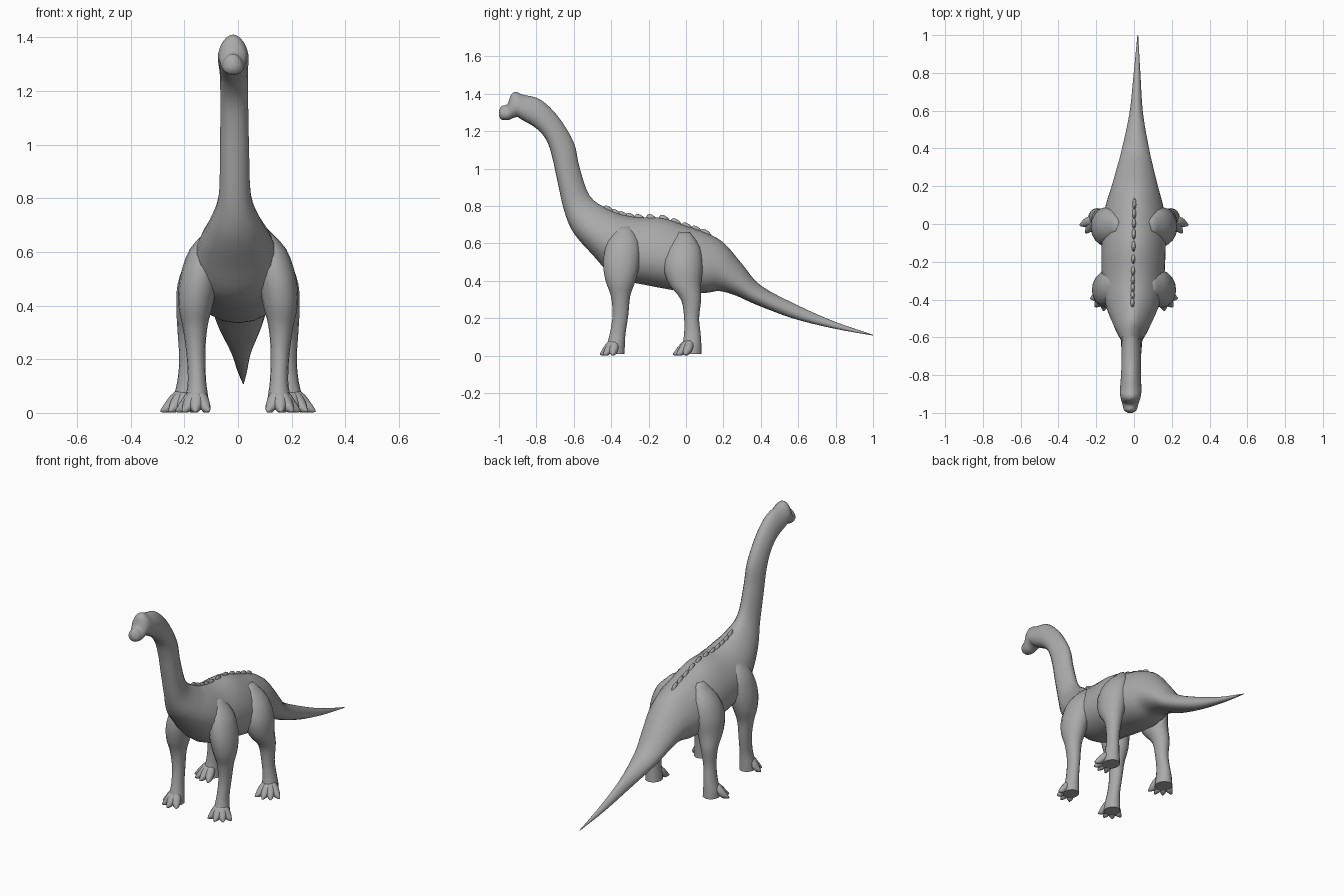
import bpy, bmesh, math
from mathutils import Vector

cube = bpy.data.objects.get("Cube")
if cube:
    bpy.data.objects.remove(cube, do_unlink=True)

skin = bpy.data.materials.new("grey skin")
skin.use_nodes = True
skin.diffuse_color = (0.4, 0.4, 0.4, 1)
skin.node_tree.nodes["Principled BSDF"].inputs["Base Color"].default_value = skin.diffuse_color


def smooth_path(points, steps):
    """Catmull-Rom interpolation through tuples of any length."""
    points = [Vector(p) for p in points]
    result = []
    last = len(points) - 1
    for i in range(last):
        a, b = points[max(i - 1, 0)], points[i]
        c, d = points[i + 1], points[min(i + 2, last)]
        for s in range(steps):
            t = s / steps
            result.append(b + (c - a) * (t / 2)
                          + (a * 2 - b * 5 + c * 4 - d) * (t * t / 2)
                          + (b * 3 - a - c * 3 + d) * (t ** 3 / 2))
    result.append(points[-1])
    return result


def loft(name, rings, sides=16, egg=0.0):
    """Skin a row of rings, each given as centre, side axis and up axis."""
    bm = bmesh.new()
    loops = []
    for centre, side, up in rings:
        loop = []
        for i in range(sides):
            angle = math.tau * i / sides
            s = math.sin(angle)
            p = centre + side * (math.cos(angle) * (1 - egg * s)) + up * s
            p.z = max(p.z, 0)
            loop.append(bm.verts.new(p))
        loops.append(loop)
    for low, high in zip(loops, loops[1:]):
        for i in range(sides):
            j = (i + 1) % sides
            bm.faces.new((low[i], low[j], high[j], high[i]))
    bm.faces.new(loops[0])
    bm.faces.new(loops[-1])
    bmesh.ops.recalc_face_normals(bm, faces=bm.faces)
    mesh = bpy.data.meshes.new(name)
    bm.to_mesh(mesh)
    bm.free()
    mesh.materials.append(skin)
    obj = bpy.data.objects.new(name, mesh)
    bpy.context.collection.objects.link(obj)
    bpy.ops.object.select_all(action='DESELECT')
    obj.select_set(True)
    bpy.context.view_layer.objects.active = obj
    bpy.ops.object.shade_smooth_by_angle(angle=math.radians(60))
    return obj


# Body from snout to tail: top y, top z, bottom y, bottom z, half width
profile = [
    (-1, 1.31, -1, 1.28, .012),
    (-.985, 1.335, -.985, 1.262, .033),
    (-.955, 1.345, -.95, 1.26, .042),
    (-.935, 1.395, -.925, 1.27, .05),
    (-.91, 1.41, -.9, 1.275, .055),
    (-.87, 1.395, -.875, 1.26, .056),
    (-.78, 1.37, -.8, 1.215, .052),
    (-.685, 1.28, -.745, 1.15, .051),
    (-.6, 1.14, -.715, 1.06, .052),
    (-.57, 1.01, -.69, .945, .054),
    (-.515, .855, -.65, .77, .06),
    (-.42, .785, -.6, .655, .095),
    (-.34, .755, -.5, .54, .135),
    (-.25, .74, -.38, .42, .16),
    (-.12, .735, -.2, .375, .168),
    (0, .695, 0, .34, .165),
    (.1, .66, .1, .335, .15),
    (.2, .605, .18, .345, .125),
    (.3, .49, .27, .32, .1),
    (.4, .375, .37, .275, .075),
    (.6, .268, .57, .2, .036),
    (.8, .18, .79, .145, .018),
    (1, .112, 1, .108, .002),
]


def lean(y):
    """Slight sideways sweep of the whole spine."""
    return 0.02 * y


body_rings, spine = [], []
for top_y, top_z, low_y, low_z, width in smooth_path(profile, 4):
    top = Vector((lean(top_y), top_y, top_z))
    low = Vector((lean(low_y), low_y, low_z))
    body_rings.append(((top + low) / 2, Vector((width, 0, 0)), (top - low) / 2))
    spine.append(top)
loft("body", body_rings, sides=20, egg=0.2)

# Low bumps along the back
back = [p for p in spine if -0.43 < p.y < 0.12]
for number, p in enumerate(back[::2]):
    rings = []
    for lift, size in ((-.02, 1), (.004, .8), (.014, .4), (.018, .05)):
        rings.append((p + Vector((0, -lift / 2, lift)),
                      Vector((0.012 * size, 0, 0)), Vector((0, 0.03 * size, 0))))
    loft(f"back_bump_{number + 1}", rings, sides=8)

# Left legs: x, y, z, half width, half depth
front_leg = [
    (.09, -.33, .69, .015, .03),
    (.12, -.335, .61, .06, .085),
    (.145, -.345, .5, .072, .098),
    (.158, -.35, .4, .064, .08),
    (.16, -.35, .32, .046, .052),
    (.157, -.35, .22, .035, .042),
    (.153, -.365, .12, .034, .042),
    (.153, -.375, .06, .042, .048),
    (.153, -.38, .01, .045, .052),
]
hind_leg = [
    (.09, -.01, .66, .015, .03),
    (.12, -.01, .58, .065, .085),
    (.145, -.015, .48, .08, .105),
    (.163, -.005, .38, .066, .085),
    (.178, .027, .3, .047, .054),
    (.183, .03, .2, .036, .04),
    (.19, .034, .12, .036, .044),
    (.195, .032, .06, .044, .05),
    (.195, .03, .01, .048, .054),
]


def build_leg(name, path, side, toe_angles, reach):
    rings = [(Vector((x * side, y, z)), Vector((rx, 0, 0)), Vector((0, ry, 0)))
             for x, y, z, rx, ry in smooth_path(path, 3)]
    loft(name, rings)
    # Splayed pointed toes
    ankle = Vector((path[-1][0] * side, path[-1][1], 0))
    for number, degrees in enumerate(toe_angles):
        angle = math.radians(degrees)
        out = Vector((math.sin(angle) * side, -math.cos(angle), 0))
        across = Vector((-out.y, out.x, 0))
        toe = []
        for along, height, size in smooth_path(
                [(0, .07, .018), (.4, .05, .026), (.7, .026, .022), (1, .008, .004)], 2):
            toe.append((ankle + out * (along * reach) + Vector((0, 0, height)),
                        across * size, Vector((0, 0, size * 1.2))))
        loft(f"{name}_toe_{number + 1}", toe, sides=10)


for label, side in (("left", 1), ("right", -1)):
    build_leg(f"{label}_front_leg", front_leg, side, (-35, 5, 42, 80), 0.08)
    build_leg(f"{label}_hind_leg", hind_leg, side, (-20, 10, 38, 68), 0.1)
